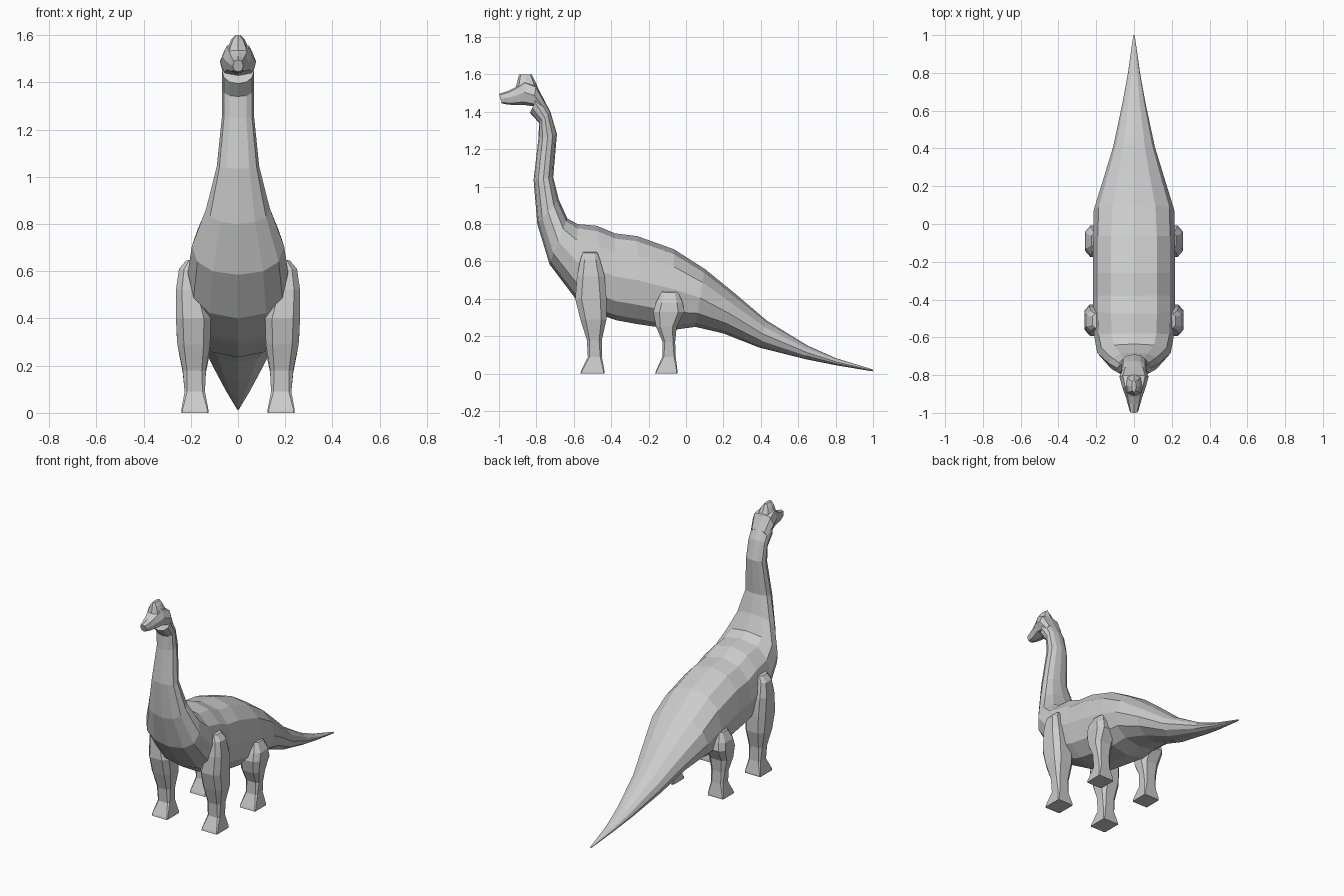
import bpy, bmesh
from math import sin, cos, pi
from mathutils import Vector


def loft(name, rings, mirror=False):
    """Skin a list of equal-length point rings and cap both ends."""
    bm = bmesh.new()
    loops = [[bm.verts.new(p) for p in ring] for ring in rings]
    n = len(loops[0])
    for a, b in zip(loops, loops[1:]):
        for i in range(n):
            j = (i + 1) % n
            bm.faces.new((a[i], a[j], b[j], b[i]))
    bm.faces.new(loops[0])
    bm.faces.new(loops[-1])
    bmesh.ops.recalc_face_normals(bm, faces=bm.faces)
    me = bpy.data.meshes.new(name)
    bm.to_mesh(me)
    bm.free()
    ob = bpy.data.objects.new(name, me)
    bpy.context.collection.objects.link(ob)
    if mirror:
        ob.modifiers.new("mirror", 'MIRROR')
    return ob


def oval(ty, tz, by, bz, w, power=2.0, n=12):
    """Cross-section between a top and a bottom point with half width w."""
    top, bot = Vector((0, ty, tz)), Vector((0, by, bz))
    c, d = (top + bot) / 2, (top - bot) / 2

    def sup(v):
        return (1 if v > 0 else -1) * abs(v) ** (2 / power)
    return [c + d * sup(cos(2 * pi * i / n)) + Vector((w * sup(sin(2 * pi * i / n)), 0, 0))
            for i in range(n)]


def block(z, x0, x1, y0, y1, cham, slope=0.0):
    """Horizontal chamfered rectangle for legs; slope lowers the outer side."""
    cx, cy = cham * (x1 - x0), cham * (y1 - y0)
    pts = [(x0 + cx, y0), (x1 - cx, y0), (x1, y0 + cy), (x1, y1 - cy),
           (x1 - cx, y1), (x0 + cx, y1), (x0, y1 - cy), (x0, y0 + cy)]
    return [(x, y, z - slope * (x - x0) / (x1 - x0)) for x, y in pts]


# Tail, trunk and neck as one skin: top y, z, bottom y, z, half width, squareness
body = [
    (1.0, .022, .998, .012, .004, 2),
    (.80, .083, .80, .045, .032, 2),
    (.65, .15, .64, .077, .06, 2),
    (.43, .285, .39, .14, .11, 2),
    (.26, .43, .20, .215, .165, 2),
    (.10, .56, .05, .25, .213, 2.2),
    (-.065, .665, -.06, .235, .216, 2.4),
    (-.26, .735, -.26, .265, .216, 2.4),
    (-.38, .75, -.37, .285, .216, 2.4),
    (-.475, .79, -.43, .305, .216, 2.4),
    (-.58, .80, -.59, .40, .212, 2.4),
    (-.635, .83, -.73, .585, .195, 2.3),
    (-.68, .93, -.795, .80, .135, 2.2),
    (-.71, 1.05, -.815, 1.035, .09, 2.2),
    (-.69, 1.28, -.79, 1.25, .067, 2.2),
    (-.725, 1.40, -.785, 1.34, .067, 2.2),
    (-.78, 1.505, -.835, 1.395, .068, 2.2),
]
loft("body_neck_tail", [oval(*s) for s in body])

# Head with tapering snout
head = [
    (-.755, 1.455, -.775, 1.40, .06),
    (-.80, 1.545, -.82, 1.43, .077),
    (-.86, 1.57, -.87, 1.437, .062),
    (-.915, 1.53, -.92, 1.437, .043),
    (-.95, 1.512, -.95, 1.438, .034),
    (-1.0, 1.495, -.985, 1.445, .022),
]
loft("head", [oval(*s, 2.6, 8) for s in head])

# Head crest: front y, back y, height, half width
crest = [(-.915, -.785, 1.51, .055), (-.905, -.80, 1.55, .043),
         (-.898, -.815, 1.58, .029), (-.892, -.825, 1.60, .011)]
loft("head_crest", [oval(f, z, b, z, w, 2.4, 8) for f, b, z, w in crest])

# Front legs: height, inner x, outer x, front y, back y, chamfer, outer slope
front = [
    (0, .125, .24, -.565, -.435, .04),
    (.012, .125, .24, -.562, -.435, .04),
    (.09, .14, .226, -.525, -.45, .12),
    (.18, .136, .234, -.53, -.45, .18),
    (.29, .118, .257, -.565, -.425, .2),
    (.40, .115, .263, -.592, -.425, .2),
    (.52, .15, .263, -.583, -.435, .22),
    (.61, .15, .25, -.565, -.46, .22),
    (.66, .15, .22, -.55, -.475, .2, .015),
]
loft("front_legs", [block(*s) for s in front], True)

# Hind legs
hind = [
    (0, .125, .24, -.165, -.045, .04),
    (.012, .125, .24, -.162, -.045, .04),
    (.09, .14, .226, -.127, -.055, .12),
    (.17, .136, .234, -.125, -.058, .18),
    (.25, .12, .25, -.16, -.05, .2),
    (.33, .115, .26, -.175, -.008, .2),
    (.38, .13, .255, -.16, -.018, .22),
    (.45, .15, .225, -.13, -.045, .2, .015),
]
loft("hind_legs", [block(*s) for s in hind], True)
